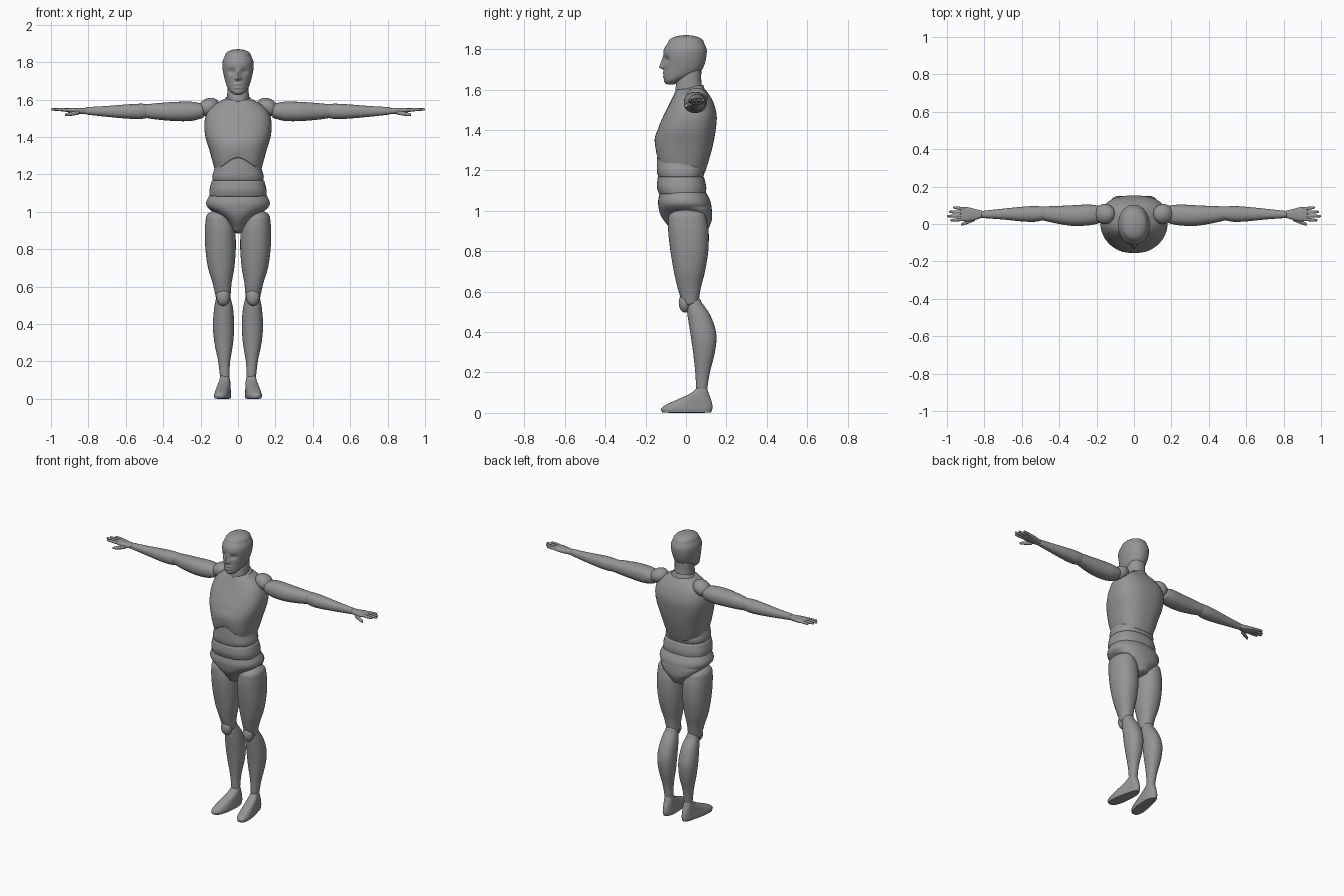
import bpy, bmesh
from math import sin, cos, pi, exp, copysign
from mathutils import Vector, Matrix

if "Cube" in bpy.data.objects:
    bpy.data.objects.remove(bpy.data.objects["Cube"])

grey = bpy.data.materials.new("plain grey")
grey.use_nodes = True
COLOUR = (0.3, 0.3, 0.3, 1)
grey.diffuse_color = COLOUR
grey.node_tree.nodes["Principled BSDF"].inputs["Base Color"].default_value = COLOUR


def finish(name, bm):
    bmesh.ops.recalc_face_normals(bm, faces=bm.faces)
    mesh = bpy.data.meshes.new(name)
    bm.to_mesh(mesh)
    bm.free()
    mesh.materials.append(grey)
    obj = bpy.data.objects.new(name, mesh)
    bpy.context.collection.objects.link(obj)
    bpy.ops.object.select_all(action="DESELECT")
    obj.select_set(True)
    bpy.context.view_layer.objects.active = obj
    bpy.ops.object.shade_smooth_by_angle(angle=pi / 3)
    return obj


def spline(rows, steps):
    """Smooth the rows of a loft with a Catmull-Rom curve."""
    rows = [Vector(r) for r in rows]
    pts = [rows[0] * 2 - rows[1], *rows, rows[-1] * 2 - rows[-2]]
    out = []
    for a, b, c, d in zip(pts, pts[1:], pts[2:], pts[3:]):
        for i in range(steps):
            t = i / steps
            out.append((b * 2 + (c - a) * t + (a * 2 - b * 5 + c * 4 - d) * t ** 2
                        + (b * 3 - a - c * 3 + d) * t ** 3) / 2)
    return out + [rows[-1]]


def loft(name, rows, caps, axis="z", power=2.2, sides=40, steps=5, warp=None, mirror=False):
    """Rows are (position, u_min, u_max, v_min, v_max); caps are the dome depths of both ends."""
    rings = []
    for t, u0, u1, v0, v1 in spline(rows, steps):
        rings.append((t, (u0 + u1) / 2, (u1 - u0) / 2, (v0 + v1) / 2, (v1 - v0) / 2))

    def dome(ring, depth):
        t, u, ru, v, rv = ring
        angles = [pi / 2 * k / 6 for k in range(1, 6)] + [1.55]
        return [(t + depth * sin(a), u, ru * cos(a), v, rv * cos(a)) for a in angles]

    rings = dome(rings[0], -caps[0])[::-1] + rings + dome(rings[-1], caps[1])
    for side, prefix in ((1, "left_"), (-1, "right_")) if mirror else ((1, ""),):
        bm = bmesh.new()
        loops = []
        for t, u, ru, v, rv in rings:
            loop = []
            for k in range(sides):
                c, s = cos(2 * pi * k / sides), sin(2 * pi * k / sides)
                a = u + ru * copysign(abs(c) ** (2 / power), c)
                b = v + rv * copysign(abs(s) ** (2 / power), s)
                p = Vector((t, a, b) if axis == "x" else (a, b, t))
                if warp:
                    p = warp(p)
                p.x *= side
                loop.append(bm.verts.new(p))
            loops.append(loop)
        for low, high in zip(loops, loops[1:]):
            for k in range(sides):
                n = (k + 1) % sides
                bm.faces.new((low[k], low[n], high[n], high[k]))
        bm.faces.new(loops[0][::-1])
        bm.faces.new(loops[-1])
        finish(prefix + name, bm)


def ellipsoids(name, centre, radii, tilt):
    """A mirrored pair of ellipsoids, tilted about the y axis."""
    for side, prefix in ((1, "left_"), (-1, "right_")):
        bm = bmesh.new()
        place = (Matrix.Translation((centre[0] * side, *centre[1:]))
                 @ Matrix.Rotation(tilt * side, 4, "Y") @ Matrix.Diagonal((*radii, 1)))
        bmesh.ops.create_uvsphere(bm, u_segments=28, v_segments=18, radius=1, matrix=place)
        finish(prefix + name, bm)


def bump(value, centre, width):
    return exp(-((value - centre) / width) ** 2)


# Head with brow, eye sockets, nose, mouth and chin
def face(p):
    if p.y < -0.02:
        x, z = abs(p.x), p.z
        socket = bump(x, 0.034, 0.02) * bump(z, 1.75, 0.016)
        ridge = min(max((1.77 - z) / 0.06, 0), 1) if z > 1.71 else max(1 - (1.71 - z) / 0.012, 0)
        nose = bump(x, 0, 0.007 + 0.007 * ridge) * ridge
        lips = bump(x, 0, 0.024) * (bump(z, 1.682, 0.007) + bump(z, 1.664, 0.007))
        chin = bump(x, 0, 0.02) * bump(z, 1.637, 0.01)
        p.y += 0.013 * socket - 0.024 * nose - 0.005 * lips - 0.004 * chin
    return p


loft("head", [(1.632, -.028, .028, -.1, -.045), (1.645, -.043, .043, -.107, -.02),
              (1.665, -.056, .056, -.109, .03), (1.69, -.066, .066, -.11, .072),
              (1.72, -.074, .074, -.11, .09), (1.76, -.082, .082, -.112, .1),
              (1.8, -.083, .083, -.109, .102), (1.835, -.07, .07, -.088, .088)],
     (.007, .035), sides=96, steps=10, power=2.1, warp=face)


# Neck and collar, leaning forward
def lean(p):
    p.z += 0.25 * p.y
    return p


loft("neck", [(1.56, -.062, .062, -.05, .085), (1.62, -.058, .058, -.052, .076),
              (1.69, -.055, .055, -.035, .076)], (.01, .01), warp=lean)
loft("collar", [(1.55, -.09, .09, -.07, .1), (1.58, -.08, .08, -.06, .092),
                (1.6, -.07, .07, -.056, .086)], (.01, .008), warp=lean)


# Chest shell, its lower edge arched at the front
def arch(p):
    fade = min(max((1.4 - p.z) / 0.2, 0), 1)
    front = min(max((0.09 - p.y) / 0.24, 0), 1)
    p.z += fade * front * (0.04 + 0.065 * bump(p.x, 0, 0.085))
    return p


loft("chest", [(1.19, -.12, .12, -.148, .094), (1.24, -.133, .133, -.153, .11),
               (1.32, -.152, .152, -.154, .132), (1.4, -.174, .174, -.14, .147),
               (1.47, -.18, .18, -.112, .152), (1.53, -.165, .165, -.082, .138),
               (1.57, -.13, .13, -.062, .118), (1.595, -.09, .09, -.05, .1)],
     (.008, .012), power=2.5, sides=64, steps=6, warp=arch)

# Abdomen and waist bands
loft("abdomen", [(1.17, -.136, .136, -.138, .086), (1.195, -.137, .137, -.144, .092),
                 (1.24, -.124, .124, -.144, .09), (1.32, -.11, .11, -.138, .09)],
     (.01, .02), power=2.4)
loft("waist", [(1.085, -.152, .152, -.135, .098), (1.12, -.152, .152, -.144, .1),
               (1.165, -.141, .141, -.14, .09)], (.012, .012), power=2.4)


# Pelvis narrowing to the crotch, fuller at the back
def seat(p):
    if p.z < 1.02:
        p.x *= 1 + 6 * max(p.y, 0) * min((1.02 - p.z) / 0.05, 1)
    return p


loft("pelvis", [(.91, -.035, .035, -.075, .11), (.95, -.062, .062, -.108, .127),
                (.985, -.105, .105, -.128, .129), (1.02, -.158, .158, -.136, .126),
                (1.05, -.17, .17, -.138, .12), (1.09, -.153, .153, -.13, .1)],
     (.025, .012), power=2.3, sides=56, warp=seat)

# Legs
loft("thigh", [(.55, .04, .12, -.02, .062), (.62, .034, .136, -.042, .074),
               (.7, .02, .16, -.06, .094), (.8, .012, .174, -.077, .11),
               (.9, .015, .177, -.088, .112), (.965, .032, .172, -.087, .1)],
     (.025, .045), mirror=True)
ellipsoids("kneecap", (.08, -.006, .545), (.036, .03, .048), 0)
loft("shin", [(.12, .046, .096, .05, .105), (.2, .042, .106, .046, .118),
              (.3, .026, .126, .035, .143), (.39, .021, .134, .022, .15),
              (.48, .026, .128, .008, .122), (.55, .042, .115, .0, .075)],
     (.012, .025), mirror=True)


# Feet, broader and turned out towards the toes
def splay(p):
    ahead = max(0.07 - p.y, 0)
    p.x = 0.07 + (p.x - 0.07) * (1 + 1.6 * ahead) + 0.14 * ahead
    return p


loft("foot", [(.002, .036, .104, -.118, .124), (.02, .034, .106, -.123, .13),
              (.04, .036, .104, -.1, .13), (.065, .038, .102, -.045, .124),
              (.095, .041, .099, .02, .113), (.12, .047, .095, .05, .105)],
     (.002, .008), power=2.4, warp=splay, mirror=True)

# Shoulder joints and arms
ellipsoids("shoulder", (.157, .053, 1.56), (.06, .054, .046), .5)
loft("upper_arm", [(.2, .0, .1, 1.498, 1.58), (.25, -.008, .104, 1.486, 1.589),
                   (.33, -.01, .1, 1.485, 1.588), (.42, .004, .096, 1.492, 1.582),
                   (.48, .018, .094, 1.5, 1.576)], (.025, .03), axis="x", mirror=True)
loft("forearm", [(.48, .022, .092, 1.502, 1.577), (.53, .012, .096, 1.496, 1.578),
                 (.6, .014, .092, 1.499, 1.574), (.7, .024, .082, 1.508, 1.566),
                 (.81, .032, .07, 1.52, 1.56)], (.02, .01), axis="x", mirror=True)

# Hands: palm, four fingers and thumb
loft("palm", [(.81, .034, .07, 1.524, 1.556), (.85, .022, .08, 1.524, 1.556),
              (.89, .014, .09, 1.53, 1.556), (.92, .018, .09, 1.535, 1.554)],
     (.01, .01), axis="x", power=2.6, mirror=True)


def digit(name, start, end, radius):
    path = Vector(end) - Vector(start)

    def aim(p):
        along = p.x
        return Vector((0, p.y, p.z)) + Vector(start) + path * along

    loft(name, [(0, -radius, radius, -radius, radius), (.5, -radius, radius, -radius, radius),
                (.9, -.75 * radius, .75 * radius, -.75 * radius, .75 * radius)],
         (.1, .1), axis="x", sides=14, steps=3, warp=aim, mirror=True)


for name, base, tip, reach in (("index_finger", .025, .02, .982), ("middle_finger", .044, .042, 1),
                               ("ring_finger", .063, .065, .99), ("little_finger", .081, .088, .967)):
    digit(name, (.91, base, 1.545), (reach, tip, 1.548), .0085)
digit("thumb", (.855, .025, 1.53), (.925, -.003, 1.518), .011)
